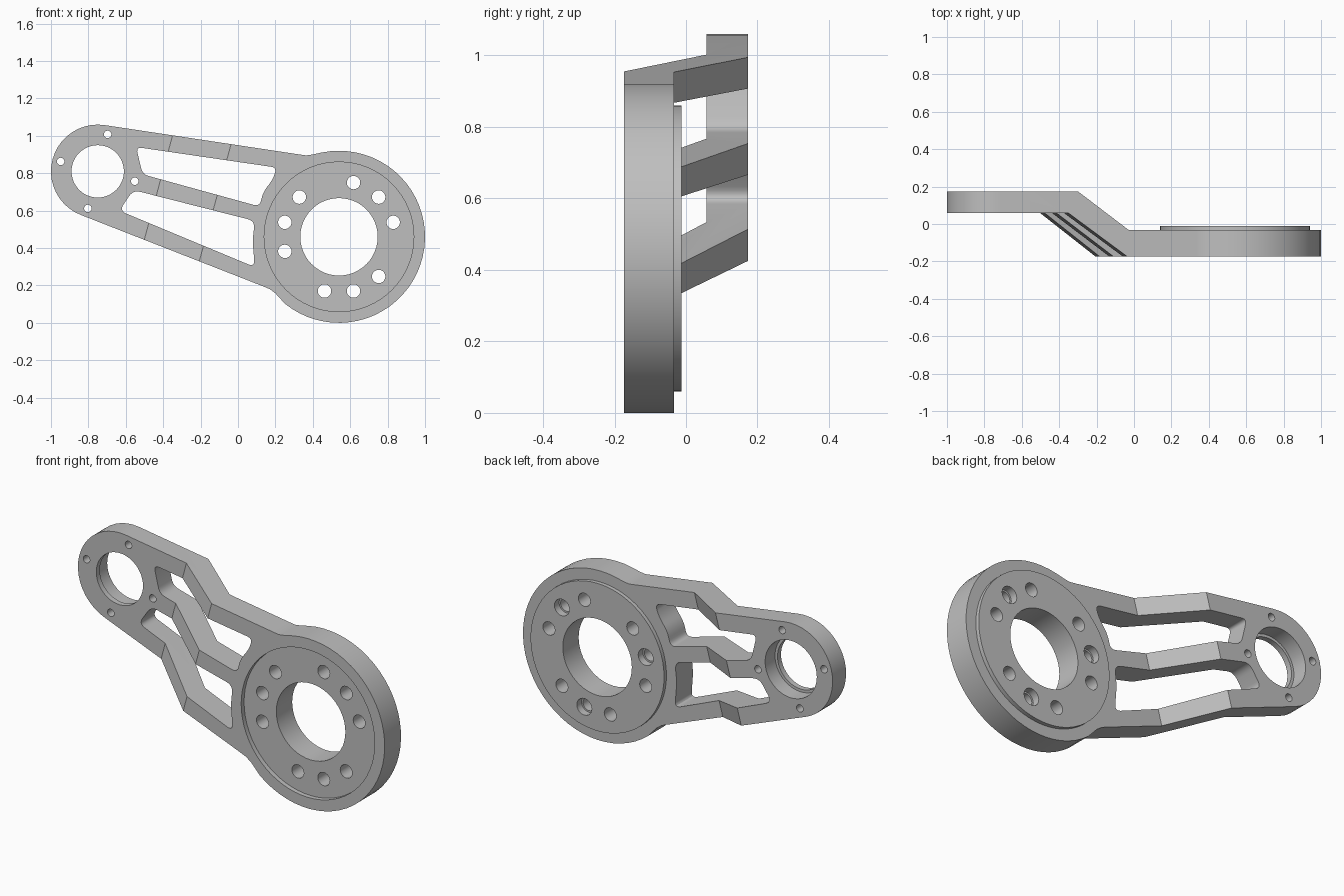
import bpy, bmesh
from math import cos, sin, radians
from mathutils import Vector

if "Cube" in bpy.data.objects:
    bpy.data.objects.remove(bpy.data.objects["Cube"], do_unlink=True)

metal = bpy.data.materials.new("grey_metal")
metal.use_nodes = True
metal.diffuse_color = (0.52, 0.52, 0.52, 1)
metal.node_tree.nodes["Principled BSDF"].inputs["Base Color"].default_value = (0.52, 0.52, 0.52, 1)

HUB, END = (0.54, 0.46), (-0.75, 0.81)      # (x, z) centres
FRONT, HUB_BACK, BACK = -0.173, -0.033, 0.173
END_FRONT, BOSS_BACK = 0.058, -0.012


def arc(centre, r, start, stop, n):
    angles = [radians(start + (stop - start) * i / n) for i in range(n + 1)]
    return [(centre[0] + r * cos(a), centre[1] + r * sin(a)) for a in angles]


def circle(centre, r, n=48):
    return arc(centre, r, 0, 360, n)[:-1]


def rounded(corners, d):
    """Round every corner of a polygon, starting d away from it."""
    out = []
    pts = [Vector(c) for c in corners]
    for i, p in enumerate(pts):
        a = p + (pts[i - 1] - p).normalized() * d
        b = p + (pts[(i + 1) % len(pts)] - p).normalized() * d
        for k in range(7):
            t = k / 6
            out.append(tuple(a * (1 - t) ** 2 + p * 2 * t * (1 - t) + b * t * t))
    return out


def facing(p, depth):
    return Vector((p[0], depth, p[1]))


def along_arm(p, depth):
    """p is (distance along the arm, y); depth runs across the arm."""
    u = Vector((HUB[0] - END[0], 0, HUB[1] - END[1])).normalized()
    n = Vector((-u.z, 0, u.x))
    return Vector((END[0], p[1], END[1])) + u * p[0] + n * depth


def prisms(name, shapes, place=facing):
    """Make one object from prisms given as (points, low, high)."""
    bm = bmesh.new()
    for pts, lo, hi in shapes:
        low = [bm.verts.new(place(p, lo)) for p in pts]
        high = [bm.verts.new(place(p, hi)) for p in pts]
        bm.faces.new(low)
        bm.faces.new(high[::-1])
        for i in range(len(pts)):
            bm.faces.new((low[i - 1], high[i - 1], high[i], low[i]))
    bmesh.ops.recalc_face_normals(bm, faces=bm.faces)
    mesh = bpy.data.meshes.new(name)
    bm.to_mesh(mesh)
    bm.free()
    ob = bpy.data.objects.new(name, mesh)
    bpy.context.collection.objects.link(ob)
    mesh.materials.append(metal)
    return ob


def combine(ob, tool, operation):
    mod = ob.modifiers.new("cut", 'BOOLEAN')
    mod.object, mod.operation, mod.solver = tool, operation, 'EXACT'
    bpy.context.view_layer.objects.active = ob
    bpy.ops.object.modifier_apply(modifier=mod.name)
    bpy.data.objects.remove(tool, do_unlink=True)


# Arm outline: small round end, straight edges, round hub
outline = arc(END, 0.25, 81.5, 248.6, 20)
outline += [(0.14, 0.193), (0.17, 0.18), (0.2, 0.158)]
outline += arc(HUB, 0.46, -129, 102, 40)
outline += [(0.4, 0.9), (0.365, 0.895), (0.33, 0.9)]
arm = prisms("bracket_arm", [(outline, -1, 1)])

# Stepped side profile that offsets the small end from the hub
step = [(-1, END_FRONT), (0.336, END_FRONT), (0.65, FRONT), (2, FRONT),
        (2, HUB_BACK), (0.66, HUB_BACK), (0.388, BACK), (-1, BACK)]
combine(arm, prisms("step", [(step, -1, 1)], along_arm), 'INTERSECT')

# Raised disc on the back of the hub, shallow recess in its front
combine(arm, prisms("boss", [(circle(HUB, 0.4, 64), HUB_BACK - 0.05, BOSS_BACK)]), 'UNION')
combine(arm, prisms("recess", [(circle(HUB, 0.4, 64), -1, FRONT + 0.025)]), 'DIFFERENCE')

# Two long slots between the ribs
upper = [(-0.545, 0.94), (0.208, 0.83), (0.185, 0.765), (0.135, 0.7),
         (0.115, 0.622), (-0.51, 0.794)]
lower = [(-0.56, 0.71), (0.09, 0.545), (0.078, 0.44), (0.09, 0.298), (-0.635, 0.6)]
cuts = [(rounded(upper, 0.033), -1, 1), (rounded(lower, 0.04), -1, 1)]

# Bores, hub bolt ring and small end screw holes
cuts += [(circle(HUB, 0.207), -1, 1), (circle(END, 0.14), -1, 1)]
for angle in (15, 45, 75, 135, 165, 195, 255, 285, 315):
    cuts.append((circle(arc(HUB, 0.3, angle, angle, 1)[0], 0.036, 20), -1, 1))
for angle in (75, 165, 255, 345):
    cuts.append((circle(arc(END, 0.205, angle, angle, 1)[0], 0.02, 16), -1, 1))
combine(arm, prisms("holes", cuts), 'DIFFERENCE')

# Bearing seat in the small end and three counterbores behind the hub
seats = [(circle(END, 0.155), END_FRONT + 0.03, 1)]
for angle in (45, 165, 285):
    seats.append((circle(arc(HUB, 0.3, angle, angle, 1)[0], 0.045, 20), BOSS_BACK - 0.04, 1))
combine(arm, prisms("seats", seats), 'DIFFERENCE')

bpy.ops.object.select_all(action='DESELECT')
arm.select_set(True)
bpy.context.view_layer.objects.active = arm
bpy.ops.object.shade_smooth_by_angle(angle=radians(28))
